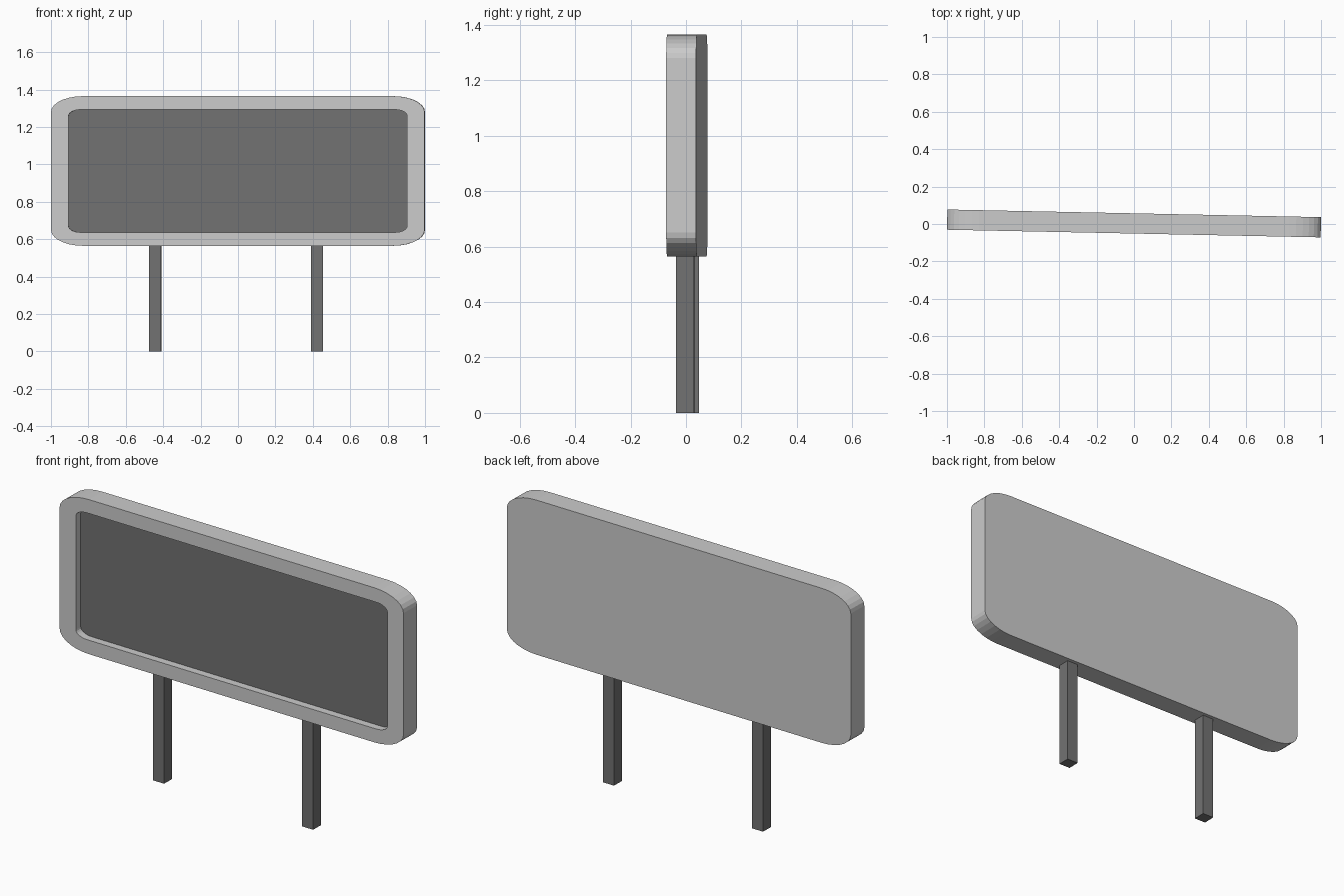
import bpy, bmesh, math

if "Cube" in bpy.data.objects:
    bpy.data.objects.remove(bpy.data.objects["Cube"])

TURN = -math.radians(1.17)      # whole sign is turned slightly about z
ZC = 0.965                      # board centre height
FRONT, BACK, FLOOR = -0.051, 0.057, -0.012


def rounded(hw, hh, rx, rz, y, seg=7):
    """Rounded rectangle in the xz plane with elliptical corners."""
    pts = []
    for q, (sx, sz) in enumerate([(1, 1), (-1, 1), (-1, -1), (1, -1)]):
        for i in range(seg + 1):
            a = math.pi / 2 * (q + i / seg)
            pts.append((sx * (hw - rx) + rx * math.cos(a), y,
                        ZC + sz * (hh - rz) + rz * math.sin(a)))
    return pts


def loft(name, loops, material=None):
    """Skin successive loops and cap the first and last where they are outer ends."""
    bm = bmesh.new()
    rings = [[bm.verts.new(p) for p in loop] for loop in loops]
    for a, b in zip(rings, rings[1:]):
        for i in range(len(a)):
            j = (i + 1) % len(a)
            bm.faces.new((a[i], a[j], b[j], b[i]))
    bm.faces.new(rings[0])
    bm.faces.new(rings[-1])
    bmesh.ops.recalc_face_normals(bm, faces=bm.faces)
    return finish(name, bm, material)


def finish(name, bm, material=None):
    me = bpy.data.meshes.new(name)
    bm.to_mesh(me)
    bm.free()
    ob = bpy.data.objects.new(name, me)
    bpy.context.collection.objects.link(ob)
    ob.rotation_euler.z = TURN
    if material:
        me.materials.append(material)
    return ob


dark = bpy.data.materials.new("dark_grey")
dark.diffuse_color = (0.17, 0.17, 0.17, 1)
dark.use_nodes = True
dark.node_tree.nodes["Principled BSDF"].inputs["Base Color"].default_value = dark.diffuse_color

# board frame with recessed front
OUT = (0.999, 0.40, 0.17, 0.085)
INN = (0.905, 0.328, 0.065, 0.033)
loft("board_frame", [rounded(*OUT, BACK), rounded(*OUT, FRONT),
                     rounded(*INN, FRONT), rounded(*INN, FLOOR + 0.004)])

# dark panel set in the recess
loft("display_panel", [rounded(*INN, FLOOR), rounded(*INN, FLOOR + 0.02)], dark)

# two square posts
for side, x in (("left", -0.443), ("right", 0.423)):
    bm = bmesh.new()
    bmesh.ops.create_cube(bm, size=1)
    for v in bm.verts:
        v.co = (x + v.co.x * 0.064, 0.006 + v.co.y * 0.064, (v.co.z + 0.5) * 0.57)
    finish(side + "_post", bm, dark)
